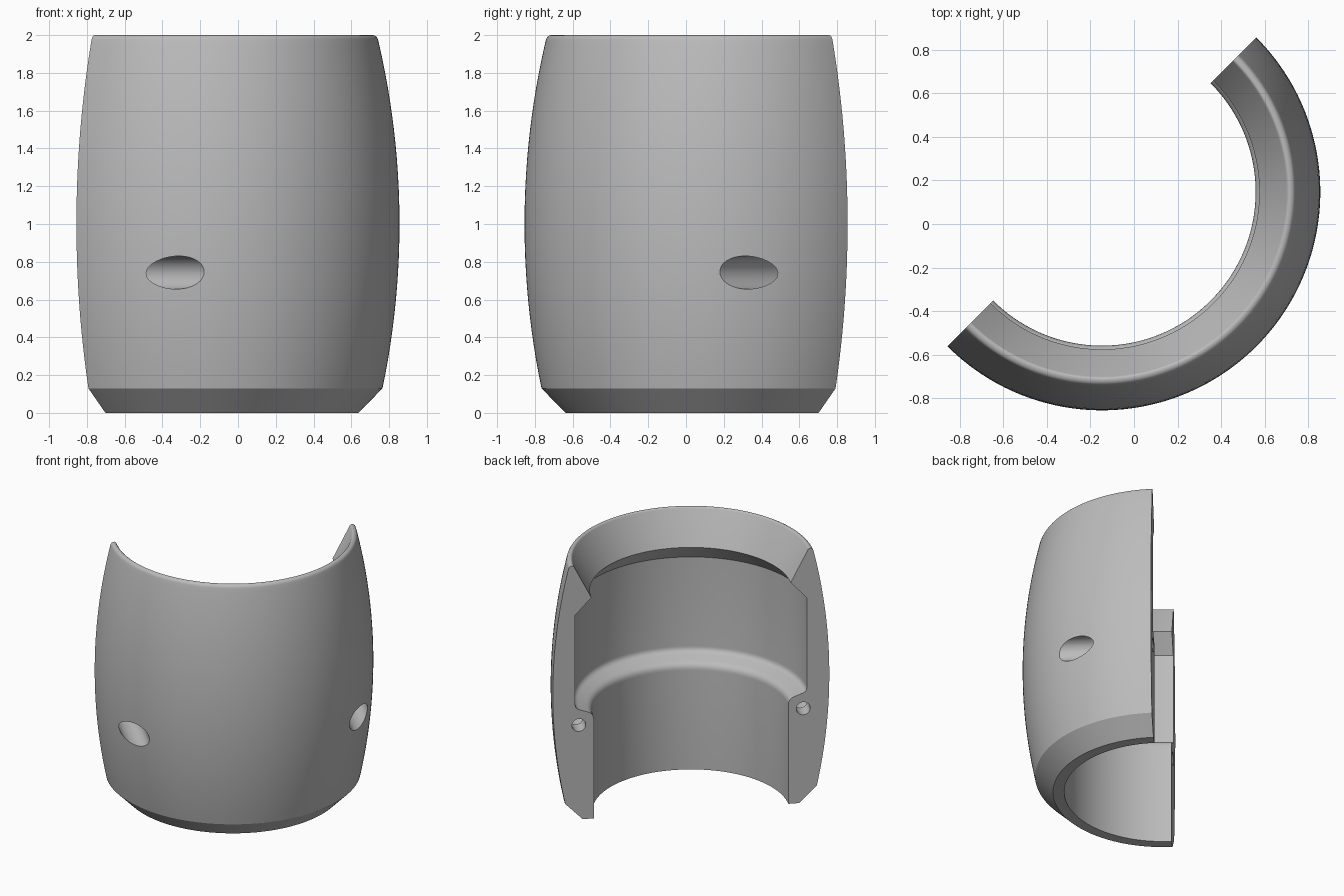
import bpy
import bmesh
from math import cos, sin, pi, radians, sqrt
from mathutils import Matrix, Vector

cube = bpy.data.objects.get("Cube")
if cube:
    bpy.data.objects.remove(cube, do_unlink=True)

AXIS = Vector((-0.147, 0.147, 0))   # axis of revolution
BULGE = 4.25                        # radius of the barrel curve
STEPS = 96

grey = bpy.data.materials.new("plain grey")
grey.use_nodes = True
grey.diffuse_color = (0.5, 0.5, 0.5, 1)
grey.node_tree.nodes["Principled BSDF"].inputs["Base Color"].default_value = (0.5, 0.5, 0.5, 1)


def outer(z):
    return 1.002 - BULGE + sqrt(BULGE ** 2 - (z - 1) ** 2)


def fillet(a, corner, b, size, n=6):
    """Round a corner with a short quadratic curve."""
    a, c, b = Vector(a), Vector(corner), Vector(b)
    p = c + (a - c).normalized() * size
    q = c + (b - c).normalized() * size
    return [tuple(p.lerp(c, t).lerp(c.lerp(q, t), t)) for t in (i / n for i in range(n + 1))]


def make_object(name, bm):
    bmesh.ops.recalc_face_normals(bm, faces=bm.faces)
    mesh = bpy.data.meshes.new(name)
    bm.to_mesh(mesh)
    bm.free()
    mesh.materials.append(grey)
    obj = bpy.data.objects.new(name, mesh)
    bpy.context.collection.objects.link(obj)
    return obj


# Wall cross-section as (radius, height): chamfer, barrel, rounded lip, neck, bores
lower, upper, neck = 0.705, 0.84, 0.722
profile = [(lower, 0), (0.785, 0)]
profile += [(outer(z), z) for z in (0.13 + 1.82 * i / 24 for i in range(25))]
top_out, top_in = (outer(2), 2), (0.852, 2)
profile += fillet((outer(1.9), 1.9), top_out, top_in, 0.025)
profile += fillet(top_out, top_in, (neck, 1.74), 0.012)
profile += [(neck, 1.74), (upper, 1.61)]
shelf_out, shelf_in = (upper, 0.875), (lower, 0.825)
profile += fillet((upper, 1.6), shelf_out, shelf_in, 0.035)
profile += fillet(shelf_out, shelf_in, (lower, 0), 0.045)

# Half ring swept through 180 degrees, with flat ends
bm = bmesh.new()
rings = []
for i in range(STEPS + 1):
    a = radians(-135) + pi * i / STEPS
    rings.append([bm.verts.new(AXIS + Vector((r * cos(a), r * sin(a), z))) for r, z in profile])
count = len(profile)
for one, two in zip(rings, rings[1:]):
    for j in range(count):
        k = (j + 1) % count
        bm.faces.new((one[j], one[k], two[k], two[j]))
bm.faces.new(rings[0])
bm.faces.new(rings[-1])
shell = make_object("half_sleeve", bm)

# Screw holes: narrow shank hole from the flat end, wide bore from outside
along = Vector((1, 1, 0)).normalized()
drill = Vector((1, -1, 0)).normalized()
turn = drill.to_track_quat("Z", "Y").to_matrix().to_4x4()


def drill_hole(side, radius, start, end):
    bm = bmesh.new()
    middle = AXIS + along * side * 0.813 + drill * (start + end) / 2 + Vector((0, 0, 0.743))
    bmesh.ops.create_cone(bm, cap_ends=True, segments=48, radius1=radius, radius2=radius,
                          depth=end - start, matrix=Matrix.Translation(middle) @ turn)
    cutter = make_object("hole_cutter", bm)
    cutter.hide_render = True
    mod = shell.modifiers.new("hole", "BOOLEAN")
    mod.operation = "DIFFERENCE"
    mod.solver = "EXACT"
    mod.object = cutter
    bpy.context.view_layer.objects.active = shell
    bpy.ops.object.modifier_apply(modifier=mod.name)
    bpy.data.objects.remove(cutter, do_unlink=True)


for side in (-1, 1):
    drill_hole(side, 0.0875, 0.12, 1.0)
    drill_hole(side, 0.05, -0.1, 0.2)

# Smooth curved surfaces, sharp rims
bpy.ops.object.select_all(action="DESELECT")
shell.select_set(True)
bpy.context.view_layer.objects.active = shell
bpy.ops.object.shade_smooth_by_angle(angle=radians(25))
